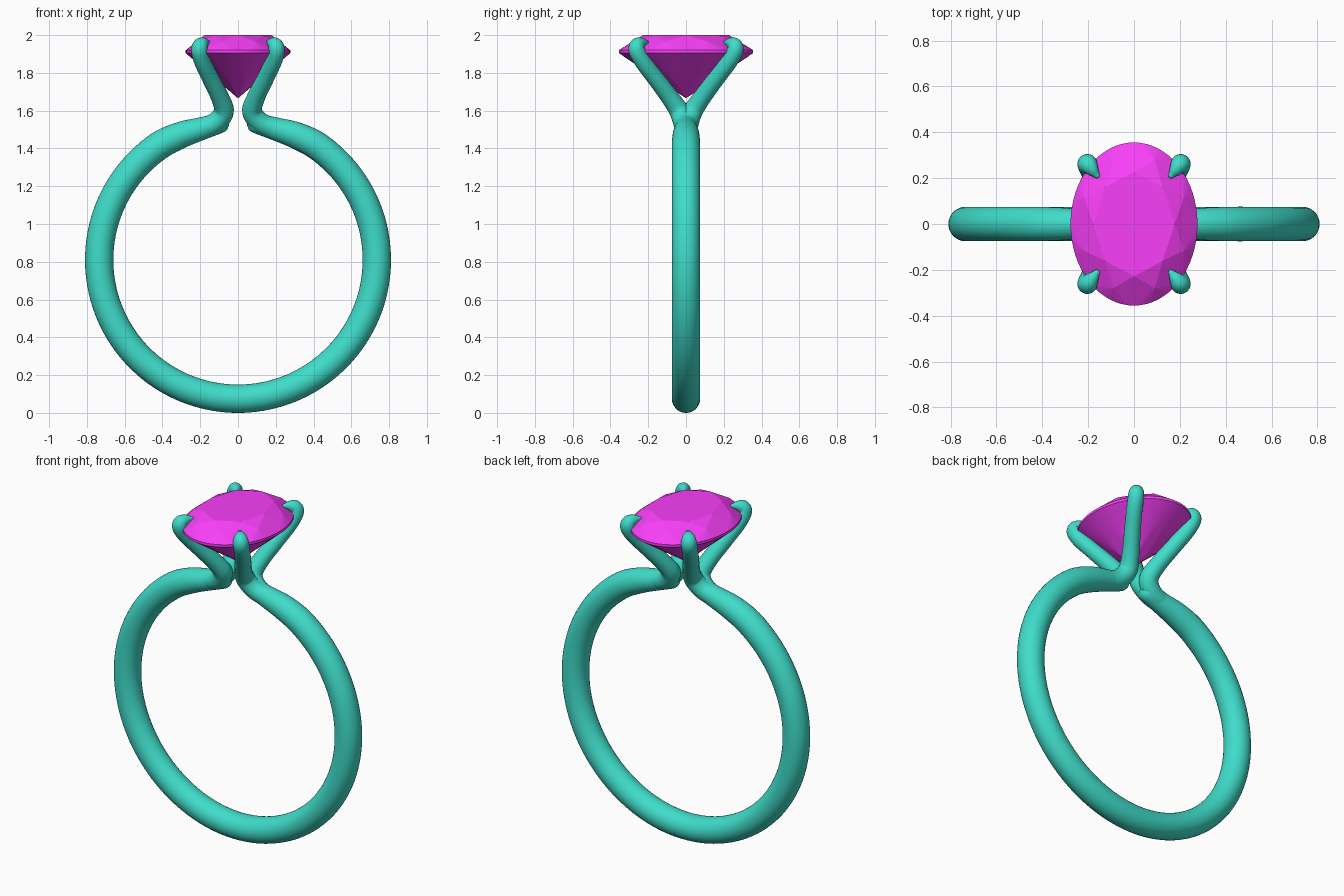
import bpy, bmesh, math
from mathutils import Vector

if "Cube" in bpy.data.objects:
    bpy.data.objects.remove(bpy.data.objects["Cube"])


def material(name, color):
    m = bpy.data.materials.new(name)
    m.diffuse_color = color
    m.use_nodes = True
    m.node_tree.nodes["Principled BSDF"].inputs["Base Color"].default_value = m.diffuse_color
    return m


metal = material("teal_metal", (0.05, 0.72, 0.59, 1))
stone = material("magenta_stone", (0.95, 0.05, 0.95, 1))


def add_object(name, bm, mat, smooth):
    bmesh.ops.recalc_face_normals(bm, faces=bm.faces)
    me = bpy.data.meshes.new(name)
    bm.to_mesh(me)
    bm.free()
    me.materials.append(mat)
    for p in me.polygons:
        p.use_smooth = smooth
    ob = bpy.data.objects.new(name, me)
    bpy.context.collection.objects.link(ob)
    return ob


def spline(points, steps):
    """Catmull-Rom through (x, y, z, radius) points."""
    p = [Vector(q) for q in points]
    p = [2 * p[0] - p[1]] + p + [2 * p[-1] - p[-2]]
    out = []
    for i in range(1, len(p) - 2):
        a, b, c, d = p[i - 1:i + 3]
        for s in range(steps):
            t = s / steps
            out.append(0.5 * (2 * b + (c - a) * t + (2 * a - 5 * b + 4 * c - d) * t * t
                              + (3 * b - a - 3 * c + d) * t ** 3))
    return out + [p[-2]]


def tube(name, path, sides=24):
    """Round tube of varying radius with domed ends."""
    first = (path[0] - path[1]).to_3d().normalized()
    last = (path[-1] - path[-2]).to_3d().normalized()

    def dome(q, axis):
        r = q[3]
        return [(q.to_3d() + axis * r * math.sin(a), r * math.cos(a))
                for a in (math.radians(d) for d in (20, 40, 60, 78, 88))]

    rings = dome(path[0], first)[::-1] + [(q.to_3d(), q[3]) for q in path] + dome(path[-1], last)
    bm = bmesh.new()
    loops, u = [], None
    for i, (c, r) in enumerate(rings):
        t = (rings[min(i + 1, len(rings) - 1)][0] - rings[max(i - 1, 0)][0]).normalized()
        u = t.orthogonal() if u is None else u - t * u.dot(t)
        u.normalize()
        v = t.cross(u)
        loops.append([bm.verts.new(c + r * (u * math.cos(k * math.tau / sides)
                                            + v * math.sin(k * math.tau / sides)))
                      for k in range(sides)])
    for a, b in zip(loops, loops[1:]):
        for k in range(sides):
            n = (k + 1) % sides
            bm.faces.new((a[k], a[n], b[n], b[k]))
    bm.faces.new(loops[0])
    bm.faces.new(loops[-1])
    return add_object(name, bm, metal, True)


# Band: a circle whose two top ends dip slightly and narrow toward the setting
R, CZ = 0.735, 0.81
arc = [(R * math.sin(a), 0, CZ + R * math.cos(a), 0.075)
       for a in (math.radians(35 + 290 * i / 24) for i in range(25))]
ends = [(0.10, 0, 1.532, 0.053), (0.21, 0, 1.500, 0.062), (0.31, 0, 1.468, 0.071)]
mirrored = [(-x, y, z, r) for x, y, z, r in reversed(ends)]
tube("band", spline(ends + arc + mirrored, 5), 32)

# Four claws: each leaves the band end, turns upward and hooks over the stone
claw = [(0.30, 0.000, 1.470, 0.058), (0.20, 0.003, 1.503, 0.056), (0.12, 0.012, 1.535, 0.055),
        (0.075, 0.035, 1.595, 0.053), (0.095, 0.085, 1.67, 0.048), (0.145, 0.160, 1.77, 0.045),
        (0.186, 0.225, 1.855, 0.044), (0.203, 0.259, 1.915, 0.044), (0.198, 0.257, 1.945, 0.041),
        (0.182, 0.237, 1.958, 0.030), (0.163, 0.213, 1.962, 0.014)]
for sx, side in ((1, "right"), (-1, "left")):
    for sy, end in ((1, "back"), (-1, "front")):
        tube(f"claw_{end}_{side}", spline([(sx * x, sy * y, z, r) for x, y, z, r in claw], 6))

# Oval brilliant stone: table, crown, girdle and pavilion facets
N = 64
bm = bmesh.new()


def ring(count, radius, z, offset=0.0):
    return [bm.verts.new((0.277 * radius * math.cos((k + offset) * math.tau / count),
                          0.356 * radius * math.sin((k + offset) * math.tau / count), z))
            for k in range(count)]


table = ring(8, 0.64, 2.0)
crown = ring(8, 0.85, 1.966, 0.5)
girdle_top = ring(N, 1, 1.92)
girdle_low = ring(N, 1, 1.905)
pavilion = ring(8, 0.25, 1.724, 0.5)
culet = bm.verts.new((0, 0, 1.665))

bm.faces.new(table)
for k in range(8):
    n, g = (k + 1) % 8, k * N // 8
    bm.faces.new((table[k], table[n], crown[k]))
    bm.faces.new((table[k], crown[k - 1], girdle_top[g], crown[k]))
    bm.faces.new((culet, pavilion[k - 1], girdle_low[g], pavilion[k]))
    for i in range(g, g + N // 8):
        j = (i + 1) % N
        bm.faces.new((crown[k], girdle_top[i], girdle_top[j]))
        bm.faces.new((pavilion[k], girdle_low[i], girdle_low[j]))
        bm.faces.new((girdle_top[i], girdle_top[j], girdle_low[j], girdle_low[i]))
add_object("oval_stone", bm, stone, False)
